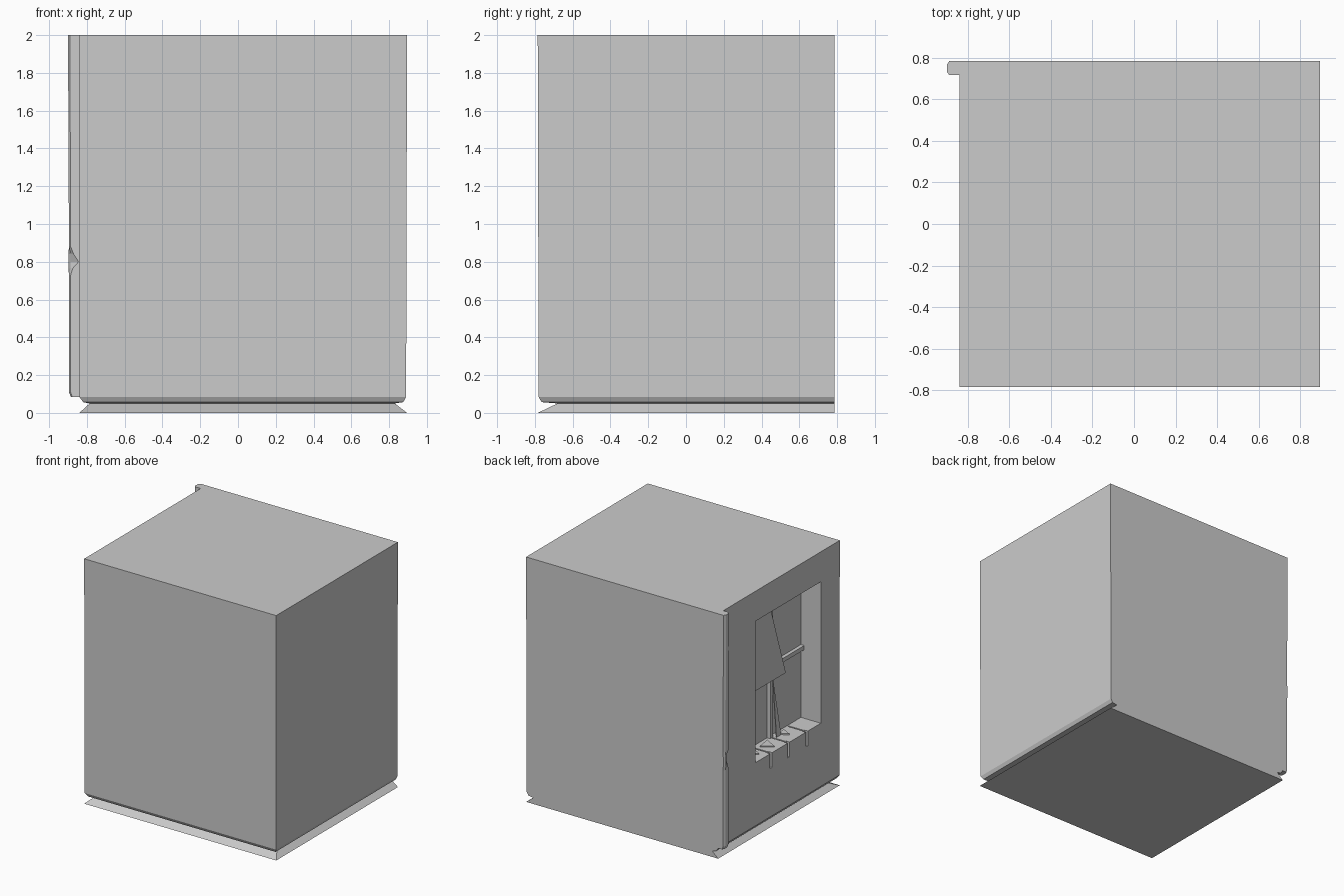
import bpy, bmesh

if "Cube" in bpy.data.objects:
    bpy.data.objects.remove(bpy.data.objects["Cube"])

def mesh_object(name, verts, faces):
    me = bpy.data.meshes.new(name)
    me.from_pydata(verts, [], faces)
    bm = bmesh.new()
    bm.from_mesh(me)
    bmesh.ops.recalc_face_normals(bm, faces=bm.faces)
    bm.to_mesh(me)
    bm.free()
    ob = bpy.data.objects.new(name, me)
    bpy.context.collection.objects.link(ob)
    return ob

def loft(name, rings):
    # joins rings of equal length and caps both ends
    n = len(rings[0])
    verts = [v for r in rings for v in r]
    faces = [tuple(range(n)), tuple(range(len(verts) - n, len(verts)))]
    for k in range(len(rings) - 1):
        for i in range(n):
            j = (i + 1) % n
            faces.append((k*n + i, k*n + j, (k+1)*n + j, (k+1)*n + i))
    return mesh_object(name, verts, faces)

def box(name, x0, x1, y0, y1, z0, z1):
    return loft(name, [[(x0, y0, z), (x1, y0, z), (x1, y1, z), (x0, y1, z)]
                       for z in (z0, z1)])

def cut(target, cutter):
    m = target.modifiers.new("cut", 'BOOLEAN')
    m.operation = 'DIFFERENCE'
    m.solver = 'EXACT'
    m.object = cutter
    cutter.hide_render = True
    cutter.hide_set(True)

# Wall block with flared foot and undercut on front, left and right; flush back
sections = [(-.84, .895, -.785, 0), (-.785, .83, -.68, .05),
            (-.82, .875, -.765, .057), (-.84, .89, -.78, .085), (-.84, .895, -.785, 2)]
block = loft("wall_block", [[(a, f, z), (b, f, z), (b, .785, z), (a, .785, z)]
                            for a, b, f, z in sections])

# Window recess and the joints in its sill
Y0, Y1, Z0, Z1 = -.54, .30, .60, 1.755
cut(block, box("recess_cutter", -1, -.66, Y0, Y1, Z0, Z1))
for i, y in enumerate((.10, -.125, -.36)):
    cut(block, box(f"sill_joint_cutter_{i}", -1, -.81, y - .013, y + .013, .48, .65))
    cut(block, box(f"sill_groove_cutter_{i}", -.82, -.67, y - .006, y + .006, .585, .65))

# Window cross bars
ym, zm = (Y0 + Y1) / 2, (Z0 + Z1) / 2
box("window_mullion", -.69, -.655, ym - .017, ym + .017, Z0 - .005, Z1 + .005)
box("window_crossbar", -.69, -.655, Y0 - .005, Y1 + .005, zm - .017, zm + .017)

# Tilted broken panel hanging from the top of the window
loft("broken_panel", [[(-.695 + d, Y1, Z1), (-.695 + d, -.07, Z1),
                       (-.75 + d, -.217, 1.112), (-.75 + d, Y1, 1.112)] for d in (0, .012)])

# Upright sliver and loose shards on the sill
loft("upright_sliver", [[(-.70 + d, -.12, 1.10), (-.72 + d, -.14, .605),
                         (-.72 + d, -.20, .605)] for d in (0, .006)])
for i, (x, y, s) in enumerate([(-.74, .0, .06), (-.73, .17, .05), (-.72, -.24, .045)]):
    loft("sill_shard_%d" % i, [[(x - s, y, z), (x + s * .8, y - s, z), (x + s * .5, y + s, z)]
                               for z in (.599, .609)])

# Corner pilaster with worn edges and a chip part way up
def post(z, w):
    xo = -.84 - w
    return [(-.83, .718, z), (xo + .01 * min(1, w / .06), .718, z), (xo, .732, z),
            (xo, .768, z), (xo + .012 * min(1, w / .06), .785, z), (-.83, .785, z)]

def chipped(z, w):
    # the chip only removes the front half of the post
    p = post(z, .058)
    p[1] = (-.84 - w, .718, z)
    p[2] = (-.887, .745, z)
    return p

loft("corner_pilaster", [post(.085, .045), post(.11, .055), post(.73, .055),
                         chipped(.765, .035), chipped(.80, .004), chipped(.84, .03),
                         post(.88, .055), post(2, .06)])
